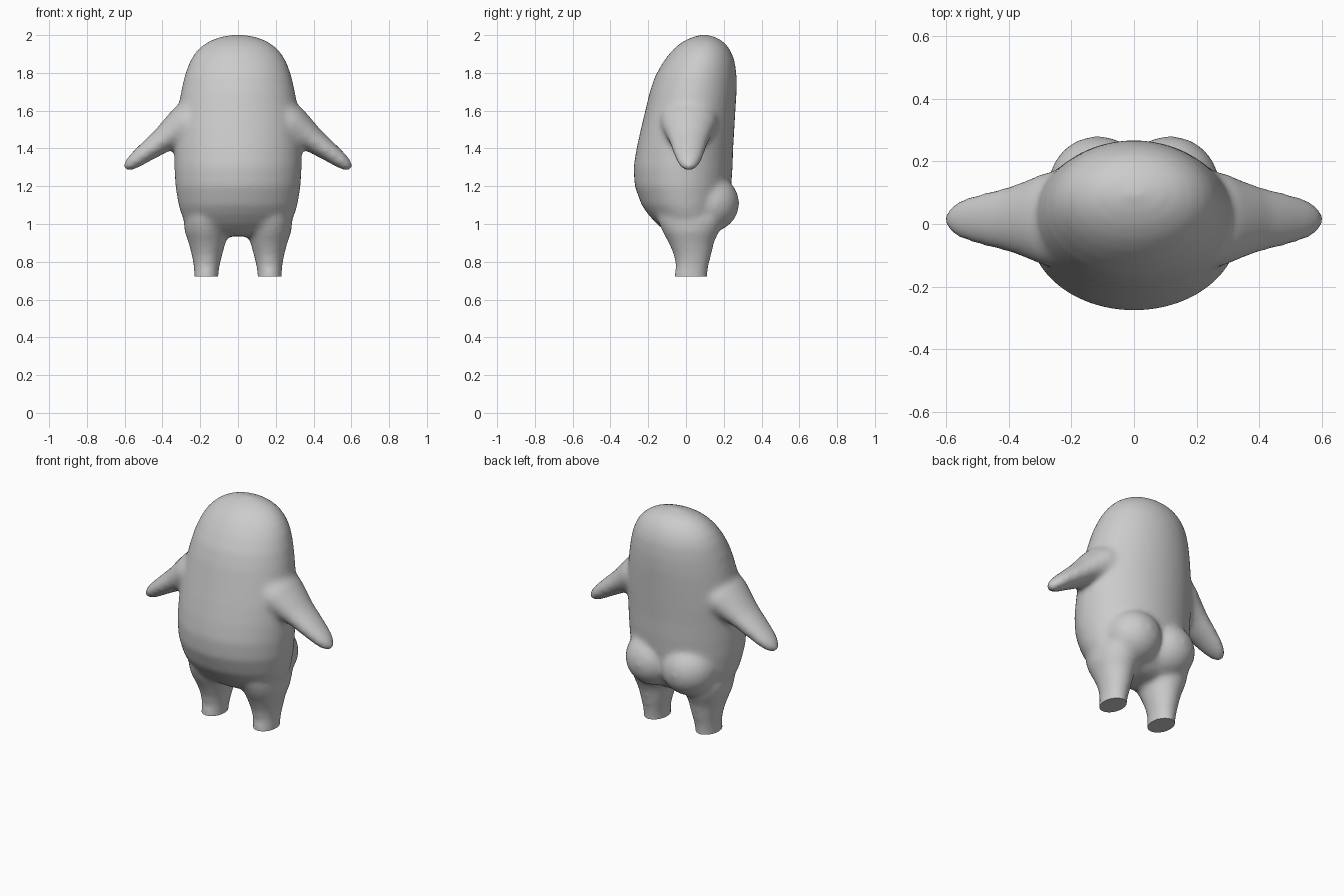
import bpy, bmesh, math
from mathutils import Vector

if "Cube" in bpy.data.objects:
    bpy.data.objects.remove(bpy.data.objects["Cube"])

N = 40
bm = bmesh.new()


def loft(rings):
    """Closed skin through a list of (centre, u half-axis, front v, back v)."""
    loops = []
    for c, u, vf, vb in rings:
        loop = []
        for i in range(N):
            a = 2 * math.pi * i / N
            s = math.sin(a)
            loop.append(bm.verts.new(c + u * math.cos(a) + (vb if s > 0 else vf) * s))
        loops.append(loop)
    for a, b in zip(loops, loops[1:]):
        for i in range(N):
            j = (i + 1) % N
            bm.faces.new((a[i], a[j], b[j], b[i]))
    bm.faces.new(loops[0][::-1])
    bm.faces.new(loops[-1])


def level(z, cx, rx, y0, y1, mid=None):
    """Horizontal ring from its width and its front and back depth."""
    m = (y0 + y1) / 2 if mid is None else mid
    return (Vector((cx, m, z)), Vector((rx, 0, 0)),
            Vector((0, m - y0, 0)), Vector((0, y1 - m, 0)))


# Torso and head: height, half width, front, back
torso = [(.935, .10, -.05, .10), (.955, .19, -.10, .14), (1.0, .275, -.155, .185),
         (1.05, .30, -.20, .21), (1.1, .315, -.235, .225), (1.2, .332, -.272, .24),
         (1.3, .337, -.278, .247), (1.4, .337, -.262, .25), (1.5, .333, -.24, .256),
         (1.6, .32, -.216, .262), (1.7, .302, -.192, .268), (1.78, .284, -.165, .268),
         (1.85, .26, -.126, .261), (1.9, .232, -.09, .245), (1.94, .195, -.052, .222),
         (1.97, .15, -.01, .192), (1.99, .095, .035, .155), (2.002, .03, .08, .11)]
loft([level(z, 0, w, f, b) for z, w, f, b in torso])

for s in (-1, 1):
    # Leg, running past the sole so that it can be cut flat
    leg = [(.66, .168, .064, -.062, .112), (.73, .168, .064, -.062, .112),
           (.78, .166, .069, -.054, .12), (.84, .164, .082, -.066, .135),
           (.90, .164, .098, -.092, .148), (.96, .168, .115, -.125, .175),
           (1.02, .168, .12, -.15, .20), (1.1, .16, .11, -.15, .18)]
    loft([level(z, s * x, r, f, b) for z, x, r, f, b in leg])

    # Arm, tapering outwards and down
    arm = [(.18, 1.585, .12, .16), (.28, 1.525, .105, .15), (.34, 1.485, .086, .125),
           (.40, 1.442, .067, .104), (.48, 1.385, .053, .085), (.54, 1.34, .043, .068),
           (.575, 1.313, .033, .05), (.594, 1.297, .02, .03), (.602, 1.291, .007, .01)]
    across = Vector((s * .59, 0, .81))
    loft([(Vector((s * x, .015, z)), across * r, Vector((0, w, 0)), Vector((0, w, 0)))
          for x, z, r, w in arm])

    # Rounded seat
    ball = bmesh.ops.create_uvsphere(bm, u_segments=32, v_segments=16, radius=1)["verts"]
    for v in ball:
        v.co = Vector((s * .115 + v.co.x * .16, .12 + v.co.y * .162, 1.11 + v.co.z * .155))

bmesh.ops.recalc_face_normals(bm, faces=bm.faces)
mesh = bpy.data.meshes.new("body")
bm.to_mesh(mesh)
bm.free()
body = bpy.data.objects.new("body", mesh)
bpy.context.collection.objects.link(body)

# Melt the parts into one soft skin
remesh = body.modifiers.new("merge", "REMESH")
remesh.mode = "VOXEL"
remesh.voxel_size = .014
smooth = body.modifiers.new("soften", "SMOOTH")
smooth.factor = .5
smooth.iterations = 14
bpy.context.view_layer.update()
skin = bpy.data.meshes.new_from_object(body.evaluated_get(bpy.context.evaluated_depsgraph_get()))
body.modifiers.clear()

# Flat soles
bm = bmesh.new()
bm.from_mesh(skin)
cut = bmesh.ops.bisect_plane(bm, geom=bm.verts[:] + bm.edges[:] + bm.faces[:],
                             plane_co=(0, 0, .722), plane_no=(0, 0, 1), clear_inner=True)
rim = [e for e in cut["geom_cut"] if isinstance(e, bmesh.types.BMEdge)]
bmesh.ops.holes_fill(bm, edges=rim, sides=0)
bm.to_mesh(skin)
bm.free()
body.data = skin

grey = bpy.data.materials.new("soft grey")
grey.diffuse_color = (.6, .6, .6, 1)
grey.use_nodes = True
grey.node_tree.nodes["Principled BSDF"].inputs["Base Color"].default_value = grey.diffuse_color
skin.materials.clear()
skin.materials.append(grey)

bpy.context.view_layer.objects.active = body
body.select_set(True)
bpy.ops.object.shade_smooth_by_angle(angle=math.radians(50))
